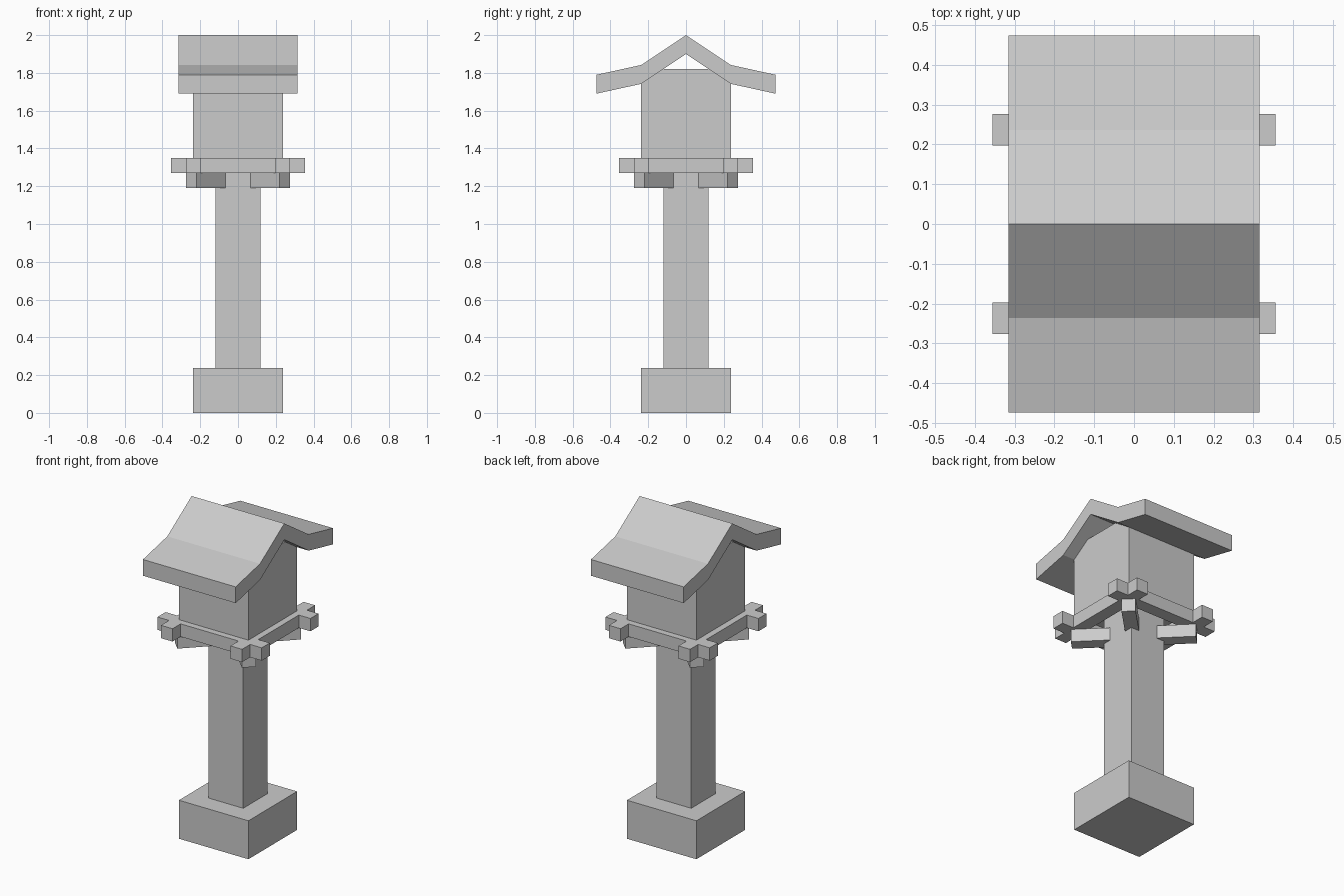
import bpy, bmesh, math
from mathutils import Matrix

if "Cube" in bpy.data.objects:
    bpy.data.objects.remove(bpy.data.objects["Cube"])

U = 0.079  # base module of the design


def finish(name, bm):
    bmesh.ops.recalc_face_normals(bm, faces=bm.faces)
    mesh = bpy.data.meshes.new(name)
    bm.to_mesh(mesh)
    bm.free()
    obj = bpy.data.objects.new(name, mesh)
    bpy.context.collection.objects.link(obj)
    return obj


def box(name, size, center, angle=0.0):
    bm = bmesh.new()
    m = (Matrix.Translation(center) @ Matrix.Rotation(angle, 4, 'Z')
         @ Matrix.Diagonal((*size, 1)))
    bmesh.ops.create_cube(bm, size=1, matrix=m)
    return finish(name, bm)


# Base block and post
box("base", (6*U, 6*U, 3*U), (0, 0, 1.5*U))
box("post", (3*U, 3*U, 1.35 - 3*U), (0, 0, (1.35 + 3*U)/2))

# Lantern house
box("house", (6*U, 6*U, 1.82 - 1.35), (0, 0, (1.82 + 1.35)/2))

# Crossing beams under the house
for side, s in (("negative", -1), ("positive", 1)):
    box("beam_x_" + side, (9*U, U, U), (0, s*3*U, 1.31))
    box("beam_y_" + side, (U, 9*U, U), (s*3*U, 0, 1.31))

# Diagonal brackets from the post corners
inner, outer = 0.093*math.sqrt(2), 0.248*math.sqrt(2)
for i in range(4):
    a = math.radians(45 + 90*i)
    r = (inner + outer)/2
    box(f"bracket_{i + 1}", (outer - inner, U, U),
        (r*math.cos(a), r*math.sin(a), 1.23), a)

# Roof: bent gable profile extruded along x
top = [(-6*U, 1.79), (-3*U, 1.842), (0, 2.0), (3*U, 1.842), (6*U, 1.79)]
bm = bmesh.new()
rows = [[[bm.verts.new((x, y, z - d)) for y, z in top] for d in (0, 0.1)]
        for x in (-4*U, 4*U)]
(lt, lb), (rt, rb) = rows
for i in range(4):
    bm.faces.new((lt[i], lt[i+1], rt[i+1], rt[i]))
    bm.faces.new((lb[i], lb[i+1], rb[i+1], rb[i]))
    for t, b in rows:
        bm.faces.new((t[i], t[i+1], b[i+1], b[i]))
for i in (0, 4):
    bm.faces.new((lt[i], rt[i], rb[i], lb[i]))
finish("roof", bm)
